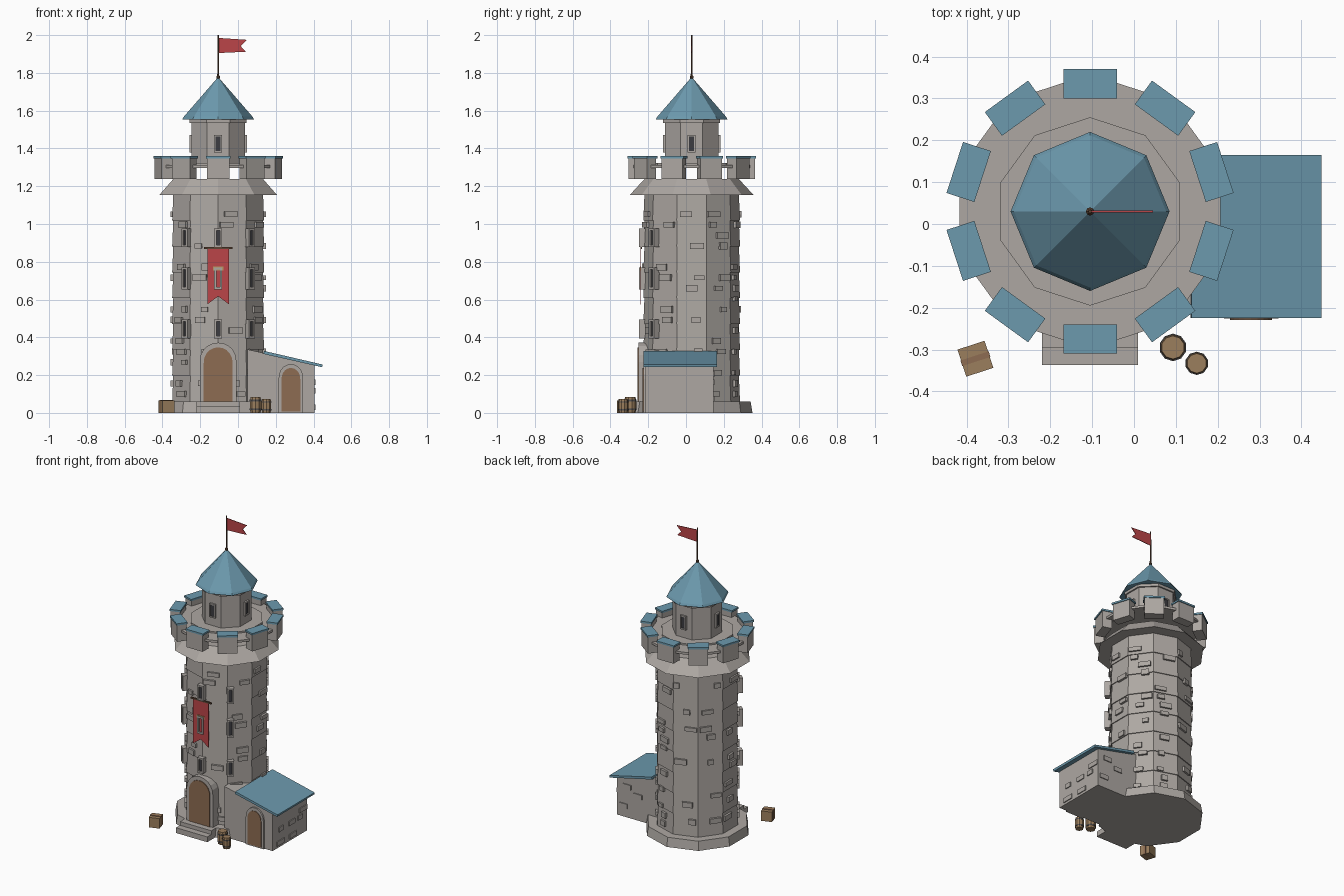
import bpy, bmesh, math, random
from mathutils import Matrix, Vector

if "Cube" in bpy.data.objects:
    bpy.data.objects.remove(bpy.data.objects["Cube"])

random.seed(4)
CX, CY = -0.105, 0.03          # tower axis


def mat(name, rgb):
    m = bpy.data.materials.new(name)
    m.diffuse_color = (*rgb, 1)
    m.use_nodes = True
    m.node_tree.nodes["Principled BSDF"].inputs["Base Color"].default_value = m.diffuse_color
    return m


STONE = mat("grey stone", (0.42, 0.39, 0.365))
BLUE = mat("blue slate", (0.15, 0.32, 0.42))
RED = mat("red cloth", (0.50, 0.06, 0.065))
DOOR = mat("door wood", (0.27, 0.15, 0.085))
CRATE = mat("light wood", (0.33, 0.21, 0.11))
DARK = mat("dark opening", (0.045, 0.045, 0.052))
POLE = mat("dark wood", (0.11, 0.06, 0.035))
IRON = mat("iron band", (0.09, 0.085, 0.085))
GOLD = mat("gold", (0.50, 0.32, 0.13))


def finish(bm, name, m):
    bmesh.ops.recalc_face_normals(bm, faces=bm.faces)
    me = bpy.data.meshes.new(name)
    bm.to_mesh(me)
    bm.free()
    me.materials.append(m)
    ob = bpy.data.objects.new(name, me)
    bpy.context.collection.objects.link(ob)
    return ob


def lathe(name, profile, n, m, c=(CX, CY), phase=90):
    """Stack of n-sided rings from (radius, z) points, capped at both ends."""
    bm = bmesh.new()
    rings = []
    for r, z in profile:
        rings.append([bm.verts.new((c[0] + r * math.cos(math.radians(phase) + i * math.tau / n),
                                    c[1] + r * math.sin(math.radians(phase) + i * math.tau / n), z))
                      for i in range(n)])
    for a, b in zip(rings, rings[1:]):
        for i in range(n):
            bm.faces.new((a[i], a[(i + 1) % n], b[(i + 1) % n], b[i]))
    bm.faces.new(rings[0][::-1])
    bm.faces.new(rings[-1])
    return finish(bm, name, m)


def add_box(bm, size, M):
    bmesh.ops.create_cube(bm, size=1, matrix=M @ Matrix.Diagonal((*size, 1)))


def boxes(name, items, m):
    bm = bmesh.new()
    for size, M in items:
        add_box(bm, size, M)
    return finish(bm, name, m)


def at(x, y, z, rot=0):
    return Matrix.Translation((x, y, z)) @ Matrix.Rotation(math.radians(rot), 4, 'Z')


def radial(deg, r, z, side=0):
    """Frame on the tower: local x points outward, y sideways."""
    return at(CX, CY, 0, deg) @ Matrix.Translation((r, side, z))


def prism(name, pts, y0, y1, m):
    """Outline in x-z extruded along y."""
    bm = bmesh.new()
    a = [bm.verts.new((x, y0, z)) for x, z in pts]
    b = [bm.verts.new((x, y1, z)) for x, z in pts]
    bm.faces.new(a)
    bm.faces.new(b[::-1])
    for i in range(len(a)):
        j = (i + 1) % len(a)
        bm.faces.new((a[i], b[i], b[j], a[j]))
    return finish(bm, name, m)


def arch(x, w, z0, spring, top, k=5):
    """Slightly pointed arch outline."""
    pts = [(x - w, z0), (x + w, z0)]
    for i in range(2 * k + 1):
        t = math.pi * i / (2 * k)
        pts.append((x + w * math.cos(t), spring + (top - spring) * math.sin(t) ** 0.9))
    return pts


def window(name, deg, r0, r1, z, w, h, bar=0.011):
    d, rc = r1 - r0, (r0 + r1) / 2
    boxes(name + "_frame", [((d, bar, h), radial(deg, rc, z, s * (w - bar) / 2)) for s in (-1, 1)] +
          [((d, w, bar), radial(deg, rc, z + s * (h - bar) / 2)) for s in (-1, 1)], STONE)
    boxes(name + "_pane", [((d * 0.8, w - bar, h - bar), radial(deg, r0 + d * 0.4, z))], DARK)


# --- tower: plinth, stepped courses, skirt and gallery floor
lathe("plinth", [(0.322, 0), (0.312, 0.06)], 10, STONE)
rows, z0, z1 = 8, 0.06, 1.155
prof = []
for i in range(rows):
    a = z0 + (z1 - z0) * i / rows
    b = z0 + (z1 - z0) * (i + 1) / rows
    prof += [(0.256, a), (0.250, b)]
lathe("tower_shaft", prof, 10, STONE)
lathe("gallery_skirt", [(0.328, 1.153), (0.25, 1.238)], 10, STONE)
lathe("gallery_floor", [(0.328, 1.297), (0.328, 1.312)], 10, STONE)
lathe("turret_plinth", [(0.225, 1.312), (0.225, 1.322)], 10, STONE)

# --- raised stones scattered over the tower faces
items = []
for f in range(10):
    for row in range(18):
        if random.random() < 0.45:
            w, h = random.uniform(0.035, 0.08), random.uniform(0.024, 0.036)
            s = random.uniform(-0.075 + w / 2, 0.075 - w / 2)
            items.append(((0.02, w, h), radial(f * 36, 0.243, 0.1 + row * 0.056, s)))
boxes("raised_stones", items, STONE)

# --- merlons with slate caps
boxes("merlons", [((0.06, 0.118, 0.114), radial(90 + 36 * i, 0.305, 1.295)) for i in range(10)], STONE)
boxes("merlon_caps", [((0.07, 0.128, 0.012), radial(90 + 36 * i, 0.305, 1.354)) for i in range(10)], BLUE)

# --- turret and roof
lathe("turret", [(0.153, 1.3), (0.153, 1.54)], 8, STONE, phase=22.5)
lathe("turret_cornice", [(0.163, 1.535), (0.163, 1.556)], 8, STONE, phase=22.5)
lathe("turret_roof", [(0.180, 1.552), (0.190, 1.554), (0.182, 1.568), (0.003, 1.775)], 8, BLUE)
for i in range(4):
    window("turret_window_%d" % i, i * 90, 0.13, 0.153, 1.425, 0.042, 0.092, 0.008)

# --- flagpole and flag
lathe("flagpole", [(0.005, 1.76), (0.004, 2.0)], 8, POLE)
lathe("finial", [(0.004, 1.765), (0.01, 1.773), (0.01, 1.781), (0.004, 1.789)], 8, POLE)
prism("flag", [(CX, 1.905), (0.042, 1.912), (0.014, 1.942), (0.046, 1.975), (CX, 1.985)],
      CY - 0.002, CY + 0.002, RED)

# --- shaft windows: three columns across the front
for col, deg in enumerate((-130, -90, -50)):
    for row, (z, h) in enumerate(((0.445, 0.10), (0.712, 0.115), (0.927, 0.10))):
        window("window_%d_%d" % (col, row), deg, 0.235, 0.279, z, 0.042, h)

# --- banner, rod and emblem
prism("banner", [(-0.162, 0.872), (-0.048, 0.872), (-0.048, 0.575), (CX, 0.617), (-0.162, 0.575)],
      -0.241, -0.237, RED)
boxes("banner_rod", [((0.15, 0.01, 0.01), at(CX, -0.237, 0.873))], POLE)
prism("banner_emblem", [(CX - 0.028, 0.755), (CX - 0.028, 0.775), (CX + 0.028, 0.775), (CX + 0.028, 0.755)],
      -0.244, -0.240, GOLD)

# --- main door and steps
prism("door_surround", arch(CX, 0.097, 0.0, 0.27, 0.372), -0.252, -0.12, STONE)
prism("door", arch(CX, 0.077, 0.05, 0.26, 0.347), -0.257, -0.2, DOOR)
boxes("steps", [((0.23, 0.16, 0.035), at(CX, -0.257, 0.0175)),
                ((0.23, 0.12, 0.06), at(CX, -0.235, 0.03))], STONE)

# --- shed
prism("shed_walls", [(0.05, 0), (0.405, 0), (0.405, 0.256), (0.05, 0.336)], -0.215, 0.145, STONE)
prism("shed_roof", [(0.135, 0.312), (0.445, 0.242), (0.448, 0.256), (0.138, 0.328)], -0.225, 0.165, BLUE)
prism("shed_door_surround", arch(0.28, 0.065, 0, 0.18, 0.258), -0.226, -0.2, STONE)
prism("shed_door", arch(0.28, 0.05, 0.008, 0.175, 0.238), -0.23, -0.2, DOOR)
items = []
for row in range(5):
    for y in (-0.14, -0.02, 0.09):
        if random.random() < 0.5:
            items.append(((0.012, random.uniform(0.04, 0.08), 0.03),
                          at(0.405, y + random.uniform(-0.02, 0.02), 0.03 + row * 0.044)))
    if random.random() < 0.6:
        items.append(((0.06, 0.012, 0.03), at(random.uniform(0.25, 0.36), 0.145, 0.03 + row * 0.044)))
boxes("shed_stones", items, STONE)

# --- barrels with iron bands
for i, (x, y, r, h) in enumerate(((0.093, -0.295, 0.033, 0.084), (0.15, -0.333, 0.028, 0.074))):
    lathe("barrel_%d" % i, [(r * 0.84, 0), (r * 0.97, h * 0.3), (r * 0.97, h * 0.7), (r * 0.84, h)],
          10, CRATE, (x, y))
    for j, t in enumerate((0.22, 0.78)):
        lathe("barrel_band_%d_%d" % (i, j), [(r, h * (t - 0.05)), (r, h * (t + 0.05))], 10, IRON, (x, y))

# --- crate with a strap
M = at(-0.379, -0.322, 0, 18)
boxes("crate", [((0.068, 0.068, 0.066), M @ Matrix.Translation((0, 0, 0.033)))], CRATE)
boxes("crate_strap", [((0.071, 0.014, 0.069), M @ Matrix.Translation((0, 0, 0.0345)))], DOOR)
